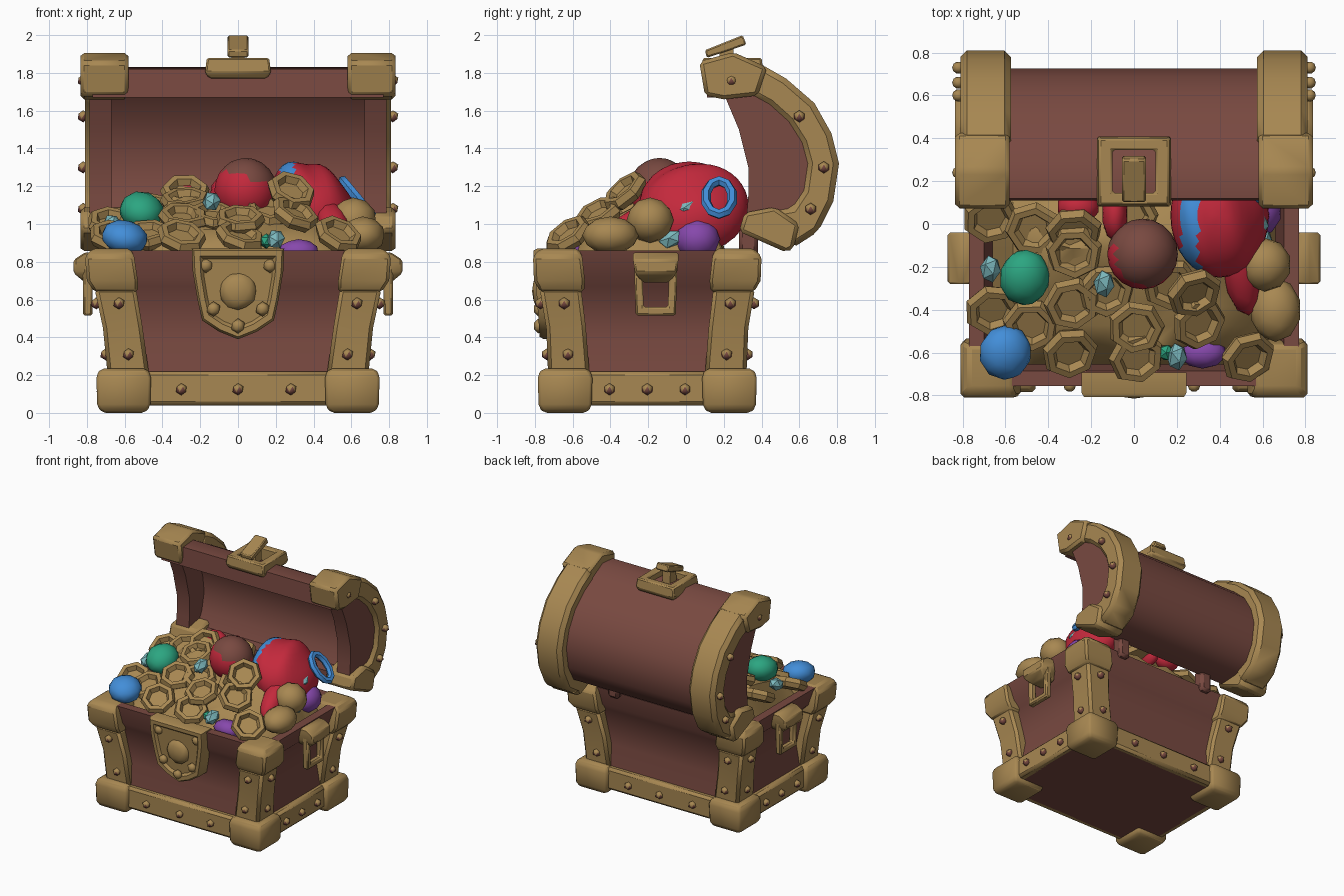
import bpy, bmesh, math, random
from mathutils import Matrix, Vector, Euler

if "Cube" in bpy.data.objects:
    bpy.data.objects.remove(bpy.data.objects["Cube"])

random.seed(4)
CY = -0.205  # depth centre of the chest body


def material(name, rgb):
    m = bpy.data.materials.new(name)
    m.diffuse_color = (*rgb, 1)
    m.use_nodes = True
    m.node_tree.nodes["Principled BSDF"].inputs["Base Color"].default_value = m.diffuse_color
    return m


WOOD = material("reddish wood", (0.19, 0.067, 0.052))
GOLD = material("old gold", (0.39, 0.245, 0.084))
RED = material("red cloth", (0.55, 0.022, 0.045))
BLUE = material("blue", (0.055, 0.27, 0.69))
GREEN = material("green", (0.025, 0.38, 0.22))
PURPLE = material("purple", (0.24, 0.065, 0.41))
TEAL = material("pale teal", (0.2, 0.48, 0.51))


def finish(name, bm, mats, angle=45, bevel=0):
    bmesh.ops.recalc_face_normals(bm, faces=bm.faces)
    me = bpy.data.meshes.new(name)
    bm.to_mesh(me)
    bm.free()
    ob = bpy.data.objects.new(name, me)
    bpy.context.collection.objects.link(ob)
    for m in mats if isinstance(mats, list) else [mats]:
        me.materials.append(m)
    bpy.ops.object.select_all(action='DESELECT')
    bpy.context.view_layer.objects.active = ob
    ob.select_set(True)
    bpy.ops.object.shade_smooth_by_angle(angle=math.radians(angle))
    if bevel:
        b = ob.modifiers.new("soft edges", 'BEVEL')
        b.width, b.segments = bevel, 1
    return ob


def loft(name, rings, mat, closed=False, bevel=0, matrix=None):
    """Skin matching rings; cap the ends, or join last to first."""
    bm = bmesh.new()
    vs = [[bm.verts.new(p) for p in r] for r in rings]
    n = len(rings[0])
    for i in range(len(vs) if closed else len(vs) - 1):
        a, b = vs[i], vs[(i + 1) % len(vs)]
        for j in range(n):
            k = (j + 1) % n
            bm.faces.new((a[j], a[k], b[k], b[j]))
    if not closed:
        bm.faces.new(vs[0])
        bm.faces.new(vs[-1])
    if matrix:
        bm.transform(matrix)
    return finish(name, bm, mat, bevel=bevel)


def rect(cx, cy, hx, hy, z):
    return [(cx - hx, cy - hy, z), (cx + hx, cy - hy, z), (cx + hx, cy + hy, z), (cx - hx, cy + hy, z)]


def block(name, lo, hi, mat, bevel=0.02):
    c, h = [(a + b) / 2 for a, b in zip(lo, hi)], [(b - a) / 2 for a, b in zip(lo, hi)]
    return loft(name, [rect(c[0], c[1], h[0], h[1], z) for z in (lo[2], hi[2])], mat, bevel=bevel)


def prism_x(name, yz, x0, x1, mat, bevel=0):
    return loft(name, [[(x, y, z) for y, z in yz] for x in (x0, x1)], mat, bevel=bevel)


def ball(name, loc, scale, mat, sub=2, rot=(0, 0, 0), angle=40):
    bm = bmesh.new()
    bmesh.ops.create_icosphere(bm, subdivisions=sub, radius=1)
    bm.transform(Matrix.LocRotScale(Vector(loc), Euler(rot), Vector(scale)))
    return finish(name, bm, mat, angle=angle)


# --- Chest body: hollow wooden box with a slightly proud rim
loft("chest_body", [rect(0, CY, hx, hy, z) for hx, hy, z in (
    (0.67, 0.50, 0.04), (0.67, 0.50, 0.22), (0.63, 0.46, 0.38), (0.68, 0.49, 0.67),
    (0.73, 0.525, 0.72), (0.77, 0.55, 0.86), (0.70, 0.48, 0.86), (0.64, 0.43, 0.5))], WOOD)

# --- Gold corners, posts and bottom strips
for sx in (-1, 1):
    for sy in (-1, 1):
        c = lambda x, y: (sx * x, CY + sy * y)
        loft("corner_foot", [rect(*c(0.605, 0.435), w, w, z) for w, z in
                             ((0.11, 0.0), (0.14, 0.03), (0.145, 0.2), (0.12, 0.235))], GOLD, bevel=0.015)
        loft("corner_post", [rect(*c(x, y), w, w, z) for x, y, w, z in (
            (0.58, 0.415, 0.11, 0.2), (0.61, 0.43, 0.105, 0.45), (0.65, 0.46, 0.11, 0.66))], GOLD, bevel=0.02)
        loft("post_cap", [rect(*c(x, y), w, w, z) for x, y, w, z in (
            (0.645, 0.45, 0.115, 0.64), (0.665, 0.465, 0.135, 0.70), (0.68, 0.475, 0.13, 0.83),
            (0.67, 0.465, 0.10, 0.87))], GOLD, bevel=0.015)
    block("side_strip", (min(sx * 0.64, sx * 0.715), CY - 0.4, 0.04),
          (max(sx * 0.64, sx * 0.715), CY + 0.4, 0.22), GOLD)
    y = CY + sx * 0.51
    block("long_strip", (-0.52, y - 0.035, 0.04), (0.52, y + 0.035, 0.22), GOLD)

# --- Rivets: gold with wooden undersides
spots = [(x, CY + s * 0.55, 0.125) for x in (-0.3, 0, 0.28) for s in (-1, 1)]
for s in (-1, 1):
    spots += [(s * 0.72, CY + y, 0.125) for y in (-0.2, 0.0, 0.2)]
    spots += [(s * 0.82, y, z) for y, z in ((0.6, 1.57), (0.73, 1.3), (0.66, 1.08), (0.24, 1.76))]
    for t in (-1, 1):
        spots += [(s * 0.58, CY + t * 0.53, 0.31), (s * 0.63, CY + t * 0.565, 0.58),
                  (s * 0.70, CY + t * 0.42, 0.31), (s * 0.75, CY + t * 0.44, 0.58)]
bm = bmesh.new()
for p in spots:
    bmesh.ops.create_icosphere(bm, subdivisions=1, radius=0.032, matrix=Matrix.Translation(p))
for f in bm.faces:
    f.normal_update()
    f.material_index = int(f.normal.z < -0.15)
finish("rivets", bm, [GOLD, WOOD])

# --- Side handles
for s in (-1, 1):
    loft("handle_bracket", [rect(s * x, -0.16, w, h, z) for x, w, h, z in (
        (0.76, 0.05, 0.07, 0.69), (0.80, 0.07, 0.11, 0.74), (0.80, 0.07, 0.12, 0.81),
        (0.76, 0.05, 0.12, 0.85))], GOLD, bevel=0.01)

    def hoop(x, hy, z0, z1):
        return [(s * x, -0.16 - hy, z1), (s * x, -0.16 + hy, z1),
                (s * x, -0.16 + hy * 0.92, z0), (s * x, -0.16 - hy * 0.92, z0)]
    loft("handle_ring", [hoop(0.77, 0.115, 0.515, 0.79), hoop(0.82, 0.115, 0.515, 0.79),
                         hoop(0.82, 0.07, 0.56, 0.74), hoop(0.77, 0.07, 0.56, 0.74)], GOLD, closed=True, bevel=0.01)

# --- Lock plate: shield with raised border, boss and studs
half = [(0.245, 0.87), (0.24, 0.75), (0.215, 0.6), (0.19, 0.49), (0.1, 0.43), (0.0, 0.39)]
shield = half + [(-x, z) for x, z in reversed(half[:-1])]


def plate_ring(k, y):
    return [(x * k, y - 0.07 * (z - 0.4), 0.65 + (z - 0.65) * k) for x, z in shield]


loft("lock_plate", [plate_ring(1, -0.66), plate_ring(1, -0.755), plate_ring(0.95, -0.775),
                    plate_ring(0.82, -0.775), plate_ring(0.75, -0.755)], GOLD)
ball("lock_boss", (0, -0.77, 0.645), (0.1, 0.045, 0.1), GOLD)
for x, z in ((0.17, 0.78), (0.13, 0.55), (0.0, 0.46)):
    for s in ((-1, 1) if x else (1,)):
        ball("lock_stud", (s * x, -0.78, z), (0.04, 0.03, 0.04), GOLD, 1, angle=60)

# --- Open lid: wooden shell with a shallow hollow, end panels and gold bands
outer = [(0.56, 0.87), (0.70, 0.96), (0.78, 1.12), (0.81, 1.32), (0.77, 1.48), (0.68, 1.64), (0.53, 1.77), (0.39, 1.85)]
inner = [(0.45, 1.07), (0.56, 1.09), (0.62, 1.18), (0.64, 1.32), (0.61, 1.43), (0.54, 1.54), (0.44, 1.63), (0.33, 1.69)]
wood_out = [(a[0] * 0.5 + b[0] * 0.5, a[1] * 0.5 + b[1] * 0.5) for a, b in zip(outer, inner)]
hollow = [(0.36, 1.67), (0.45, 1.56), (0.50, 1.42), (0.52, 1.28), (0.49, 1.14), (0.44, 1.04)]
shell = [(0.34, 0.96)] + wood_out + [(0.25, 1.83), (0.12, 1.82), (0.11, 1.67)] + hollow + [(0.34, 1.03)]
prism_x("lid_shell", shell, -0.77, 0.77, WOOD)
panel = [(0.32, 1.03)] + [(y + 0.03, z) for y, z in inner] + [(0.2, 1.69), (0.28, 1.5), (0.33, 1.3), (0.33, 1.15)]
top_end = [(0.07, 1.86), (0.10, 1.68), (0.20, 1.66), (0.38, 1.68), (0.43, 1.83), (0.25, 1.91)]
low_end = [(0.28, 0.96), (0.31, 1.06), (0.47, 1.09), (0.60, 1.0), (0.57, 0.87), (0.53, 0.85)]
for s in (-1, 1):
    prism_x("lid_end_panel", panel, s * 0.67, s * 0.785, WOOD)
    prism_x("lid_band", outer + inner[::-1], s * 0.575, s * 0.81, GOLD, bevel=0.03)
    prism_x("lid_top_corner", top_end, s * 0.58, s * 0.835, GOLD, bevel=0.02)
    prism_x("lid_low_corner", low_end, s * 0.58, s * 0.835, GOLD, bevel=0.02)
    block("hinge", (s * 0.4 - 0.05, 0.28, 0.82), (s * 0.4 + 0.05, 0.38, 1.0), WOOD)

# --- Lid latch: square frame with a slanted tongue
loft("latch_frame", [rect(0, 0.245, 0.15, 0.14, 1.77), rect(0, 0.245, 0.175, 0.165, 1.80),
                     rect(0, 0.245, 0.165, 0.155, 1.88), rect(0, 0.245, 0.10, 0.10, 1.88),
                     rect(0, 0.245, 0.10, 0.10, 1.77)], GOLD, closed=True, bevel=0.01)
prism_x("latch_neck", [(0.17, 1.78), (0.26, 1.78), (0.25, 1.95), (0.18, 1.93)], -0.035, 0.035, GOLD)
prism_x("latch_tongue", [(0.11, 1.88), (0.32, 1.95), (0.30, 2.0), (0.10, 1.92)], -0.055, 0.055, GOLD, bevel=0.008)


# --- Treasure heap: lumpy gold bed rising towards the back
def heap(x, y):
    z = 0.88 + 0.5 * (y + 0.62) if y < -0.1 else 1.14 - 0.4 * (y + 0.1)
    return z - 0.45 * max(0, abs(x) - 0.35)


bm = bmesh.new()
bmesh.ops.create_grid(bm, x_segments=14, y_segments=10, size=1)
for v in bm.verts:
    edge = max(abs(v.co.x), abs(v.co.y)) > 0.99
    x, y = v.co.x * 0.66, CY + v.co.y * 0.45
    v.co = (x, y, 0.7 if edge else heap(x, y) + random.uniform(-0.03, 0.03))
finish("gold_heap", bm, GOLD)

# --- Coins: seven-sided dished discs (x, y, z, tilt forward, tilt sideways)
coins = [(0.28, -0.32, 1.17, 45, 5), (0.30, -0.46, 1.05, 35, -8), (0.01, -0.62, 0.93, 30, 4), (-0.30, -0.60, 0.93, 35, 5),
         (-0.29, -0.37, 1.03, 25, -5), (0.01, -0.48, 1.02, 25, 0), (0.53, -0.62, 0.94, 40, 12), (-0.28, -0.13, 1.12, 20, -8),
         (-0.66, -0.40, 0.93, 25, -20), (-0.67, 0.03, 1.0, 25, -20), (-0.47, -0.02, 1.08, 20, -15), (-0.02, 0.04, 1.14, 15, 0),
         (-0.28, -0.03, 1.16, 40, -10), (-0.48, -0.47, 0.94, 25, -10), (0.17, -0.28, 1.06, 30, 0), (-0.13, -0.31, 1.04, 25, 0)]
for x, y, z, tilt, side in coins:
    rot = Euler((math.radians(tilt), math.radians(side), random.uniform(0, 1)))
    loft("coin", [[(r * math.cos(i * math.tau / 7), r * math.sin(i * math.tau / 7), h) for i in range(7)]
                  for r, h in ((0.115, -0.035), (0.135, 0.0), (0.12, 0.035), (0.088, 0.035), (0.07, 0.0))],
         GOLD, matrix=Matrix.LocRotScale(Vector((x, y, z)), rot, None))
ball("gold_nugget", (0.66, -0.40, 0.94), (0.12, 0.15, 0.10), GOLD)
ball("gold_nugget", (0.61, -0.19, 1.02), (0.125, 0.125, 0.12), GOLD)

# --- Gems
ball("green_gem", (-0.51, -0.25, 1.07), (0.12, 0.135, 0.10), GREEN, rot=(0.3, 0.2, 0))
ball("blue_gem", (-0.60, -0.60, 0.93), (0.125, 0.13, 0.09), BLUE, rot=(0.2, 0.2, 0))
ball("purple_gem", (0.32, -0.60, 0.85), (0.11, 0.075, 0.07), PURPLE)
ball("purple_gem", (0.58, 0.06, 0.92), (0.11, 0.12, 0.11), PURPLE)
for p in ((-0.14, -0.28, 1.12), (-0.67, -0.21, 1.0), (0.20, -0.62, 0.92), (0.58, 0.0, 1.08), (0.60, -0.08, 0.92)):
    ball("small_gem", p, (0.05, 0.07, 0.05), TEAL, 1, rot=(0.5, 0.3, 0), angle=20)
ball("green_chip", (0.15, -0.60, 0.91), (0.04, 0.04, 0.04), GREEN, 1)

# --- Round pouch, wooden brown above and red below
ob = ball("pouch", (0.04, -0.14, 1.18), (0.165, 0.165, 0.17), [WOOD, RED], 3)
for p in ob.data.polygons:
    p.material_index = int(p.center.z + 0.3 * p.center.x < 1.26 and p.center.y < -0.1)

# --- Draped red cloth, falling to the right, with a blue ribbon
bm = bmesh.new()
bmesh.ops.create_uvsphere(bm, u_segments=32, v_segments=20, radius=1)
for f in bm.faces:
    c = f.calc_center_median()
    f.material_index = int(-0.80 < c.x < -0.42)
bm.transform(Matrix.LocRotScale(Vector((0.40, 0.04, 1.09)), None, Vector((0.23, 0.29, 0.23))))
for v in bm.verts:
    v.co.z += 0.012 * math.sin(v.co.x * 30 + v.co.y * 8) - 0.3 * (v.co.x - 0.4)
finish("red_cloth", bm, [RED, BLUE])
ball("cloth_tail", (0.50, -0.25, 1.02), (0.08, 0.2, 0.07), RED, rot=(0.45, 0, 0.2))
ball("cloth_scrap", (-0.26, 0.08, 1.16), (0.1, 0.08, 0.08), RED)
ball("cloth_scrap", (-0.09, 0.05, 1.15), (0.06, 0.13, 0.1), RED)

# --- Blue ring leaning on the cloth
tube = [(0.027 * math.cos(j * math.tau / 6), 0.027 * math.sin(j * math.tau / 6)) for j in range(6)]
rings = [[((0.115 + d) * math.cos(a), (0.072 + d) * math.sin(a), h) for d, h in tube]
         for a in [i * math.tau / 10 for i in range(10)]]
loft("blue_ring", rings, BLUE, closed=True,
     matrix=Matrix.LocRotScale(Vector((0.63, 0.175, 1.14)), Euler((0, math.radians(50), 0)), None))
